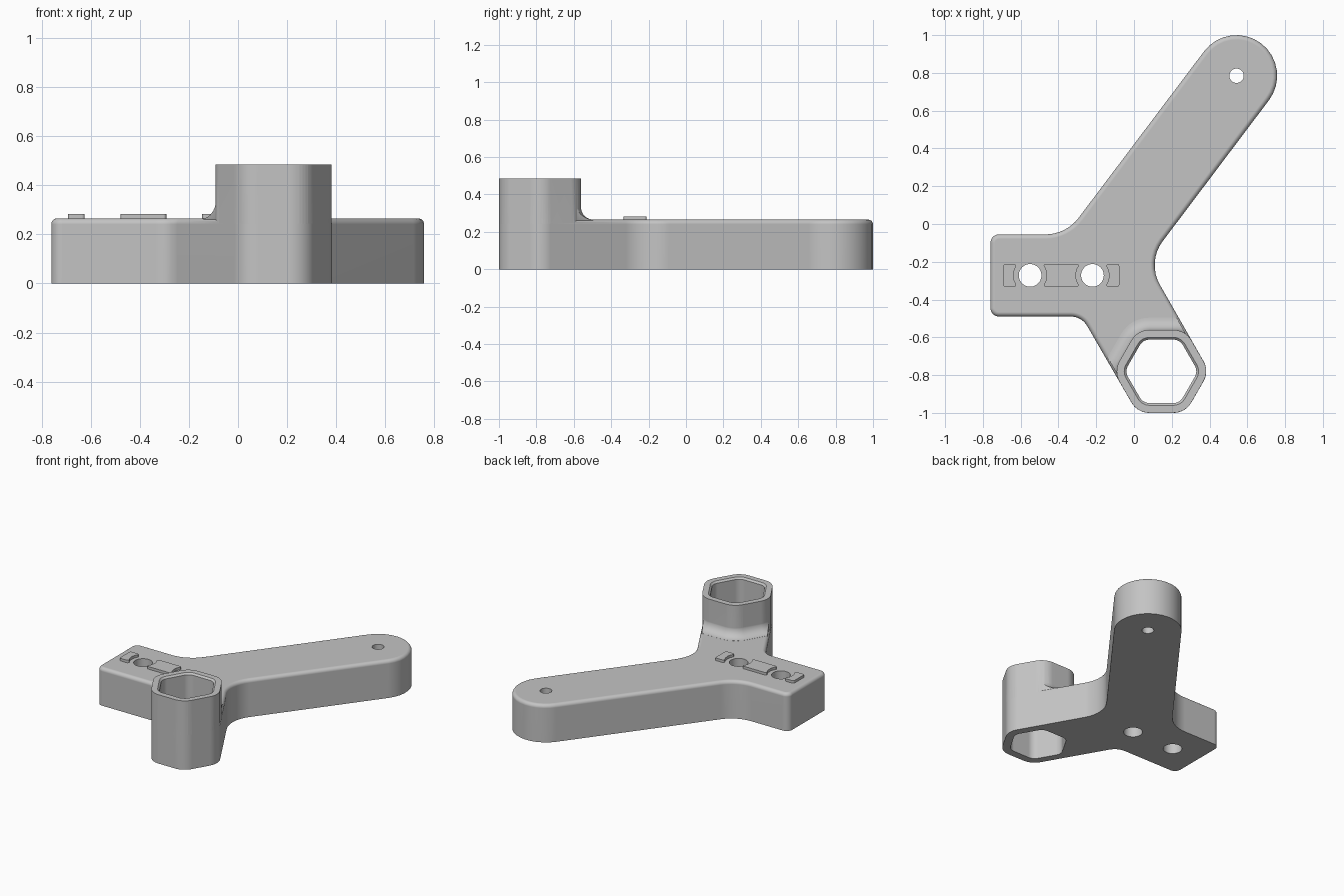
import bpy, bmesh
from math import sin, cos, pi, radians, sqrt
from mathutils import Vector, Matrix

if "Cube" in bpy.data.objects:
    bpy.data.objects.remove(bpy.data.objects["Cube"])

grey = bpy.data.materials.new("light_grey")
grey.use_nodes = True
colour = (0.55, 0.55, 0.55, 1)
grey.diffuse_color = colour
grey.node_tree.nodes["Principled BSDF"].inputs["Base Color"].default_value = colour

TOP, HEIGHT, ROUND, FLARE = 0.265, 0.485, 0.024, 0.065
APOTHEM, HEX_CENTRE = 0.22, Vector((0.145, -0.78))


def rounded(corners, offset=0, steps=8):
    """Round a counter-clockwise outline of (point, radius) and offset it outwards."""
    loop, count = [], len(corners)
    for i, (p, radius) in enumerate(corners):
        a = (p - corners[i - 1][0]).normalized()
        b = (corners[(i + 1) % count][0] - p).normalized()
        n1, n2 = Vector((a.y, -a.x)), Vector((b.y, -b.x))
        side = 1 if a.cross(b) > 0 else -1
        centre = p - (n1 + n2) / (1 + n1.dot(n2)) * radius * side
        turn = side * a.angle(b)
        for k in range(steps + 1):
            n = Matrix.Rotation(turn * k / steps, 2) @ n1
            loop.append(centre + n * (side * radius + offset))
    return loop


def loft(name, layers):
    """Solid through stacked (outline, height) layers."""
    bm = bmesh.new()
    rings = [[bm.verts.new((p.x, p.y, z)) for p in loop] for loop, z in layers]
    for low, high in zip(rings, rings[1:]):
        for i in range(len(low)):
            bm.faces.new((low[i - 1], low[i], high[i], high[i - 1]))
    bm.faces.new(rings[0][::-1])
    bm.faces.new(rings[-1])
    bmesh.ops.remove_doubles(bm, verts=bm.verts, dist=0.00005)
    bmesh.ops.recalc_face_normals(bm, faces=bm.faces)
    mesh = bpy.data.meshes.new(name)
    bm.to_mesh(mesh)
    bm.free()
    mesh.materials.append(grey)
    obj = bpy.data.objects.new(name, mesh)
    bpy.context.collection.objects.link(obj)
    return obj


def activate(obj):
    bpy.ops.object.select_all(action='DESELECT')
    obj.select_set(True)
    bpy.context.view_layer.objects.active = obj


def combine(target, tool, operation):
    activate(target)
    mod = target.modifiers.new("combine", 'BOOLEAN')
    mod.operation, mod.solver, mod.object = operation, 'EXACT', tool
    bpy.ops.object.modifier_apply(modifier=mod.name)
    bpy.data.objects.remove(tool)


def hexagon(apothem, radius):
    size = apothem * 2 / sqrt(3)
    return [(HEX_CENTRE + size * Vector((cos(k * pi / 3), sin(k * pi / 3))), radius)
            for k in range(6)]


def drill(name, x, y, radius):
    loop = [Vector((x + radius * cos(k * pi / 24), y + radius * sin(k * pi / 24)))
            for k in range(48)]
    return loft(name, [(loop, -0.1), (loop, 0.6)])


def finish(obj):
    activate(obj)
    bpy.ops.object.shade_smooth_by_angle(angle=radians(32))
    mod = obj.modifiers.new("even_shading", 'WEIGHTED_NORMAL')
    mod.keep_sharp = True


# Body outline: mounting block, socket arm and long round-ended arm
along = Vector((cos(radians(53)), sin(radians(53))))
across = Vector((along.y, -along.x))
tip, half = Vector((0.543, 0.785)), 0.215
block_top, block_bottom = -0.055, -0.49
hex_outer = hexagon(APOTHEM, 0.11)
size = APOTHEM * 2 / sqrt(3)


def arm_edge(side, y):
    p = tip + across * half * side
    return p + along * ((y - p.y) / along.y)


waist_y = -0.202
waist = arm_edge(1, waist_y)
left_x = HEX_CENTRE.x - size - (block_bottom - HEX_CENTRE.y) / sqrt(3)
outline = [
    (Vector((-0.76, block_top)), 0.045),
    (Vector((-0.76, block_bottom)), 0.045),
    (Vector((left_x, block_bottom)), 0.1),
    hex_outer[4], hex_outer[5], hex_outer[0],
    (waist, 0.21),
    (tip + half * (along + across), half),
    (tip + half * (along - across), half),
    (arm_edge(-1, block_top), 0.22),
]

# Body with a rounded top edge
layers = [(rounded(outline), 0)]
for k in range(7):
    t = k / 6 * pi / 2
    layers.append((rounded(outline, ROUND * (cos(t) - 1)), TOP - ROUND + ROUND * sin(t)))
body = loft("body", layers)

# Concave flare at the foot of the socket, kept within the body outline
layers = [(rounded(hex_outer, FLARE), 0.2)]
for k in range(9):
    t = k / 8 * pi / 2
    layers.append((rounded(hex_outer, FLARE * (1 - sin(t)) - 0.001),
                   TOP + 0.0005 + FLARE * (1 - cos(t))))
layers.append((rounded(hex_outer, -0.03), TOP + FLARE + 0.002))
flare = loft("flare", layers)
inner = rounded(outline, -0.01)
combine(flare, loft("flare_limit", [(inner, 0.1), (inner, 0.6)]), 'INTERSECT')

# Hexagonal socket tower
wall = rounded(hex_outer, -0.0005)
combine(body, loft("tower", [(wall, 0.1), (wall, HEIGHT)]), 'UNION')
combine(body, flare, 'UNION')

# Socket opening with a slight lead-in at the rim
bore = hexagon(0.168, 0.06)
combine(body, loft("bore", [(rounded(bore), -0.1), (rounded(bore), HEIGHT - 0.012),
                            (rounded(bore, 0.012), HEIGHT),
                            (rounded(bore, 0.012), 0.6)]), 'DIFFERENCE')

# Screw holes
screw_x, screw_y = (-0.55, -0.22), -0.272
for x in screw_x:
    combine(body, drill("screw_hole", x, screw_y, 0.06), 'DIFFERENCE')
combine(body, drill("arm_hole", tip.x, tip.y, 0.038), 'DIFFERENCE')
finish(body)

# Raised locating pads, hollowed around the screw holes
for name, x0, x1 in (("outer_pad", -0.692, -0.624), ("middle_pad", -0.478, -0.292),
                     ("inner_pad", -0.146, -0.078)):
    y0, y1 = screw_y - 0.061, screw_y + 0.061
    rect = [(Vector(p), 0.012) for p in ((x0, y0), (x1, y0), (x1, y1), (x0, y1))]
    loop = rounded(rect)
    pad = loft(name, [(loop, TOP - 0.02), (loop, 0.283)])
    for x in screw_x:
        combine(pad, drill("pad_relief", x, screw_y, 0.088), 'DIFFERENCE')
    finish(pad)
